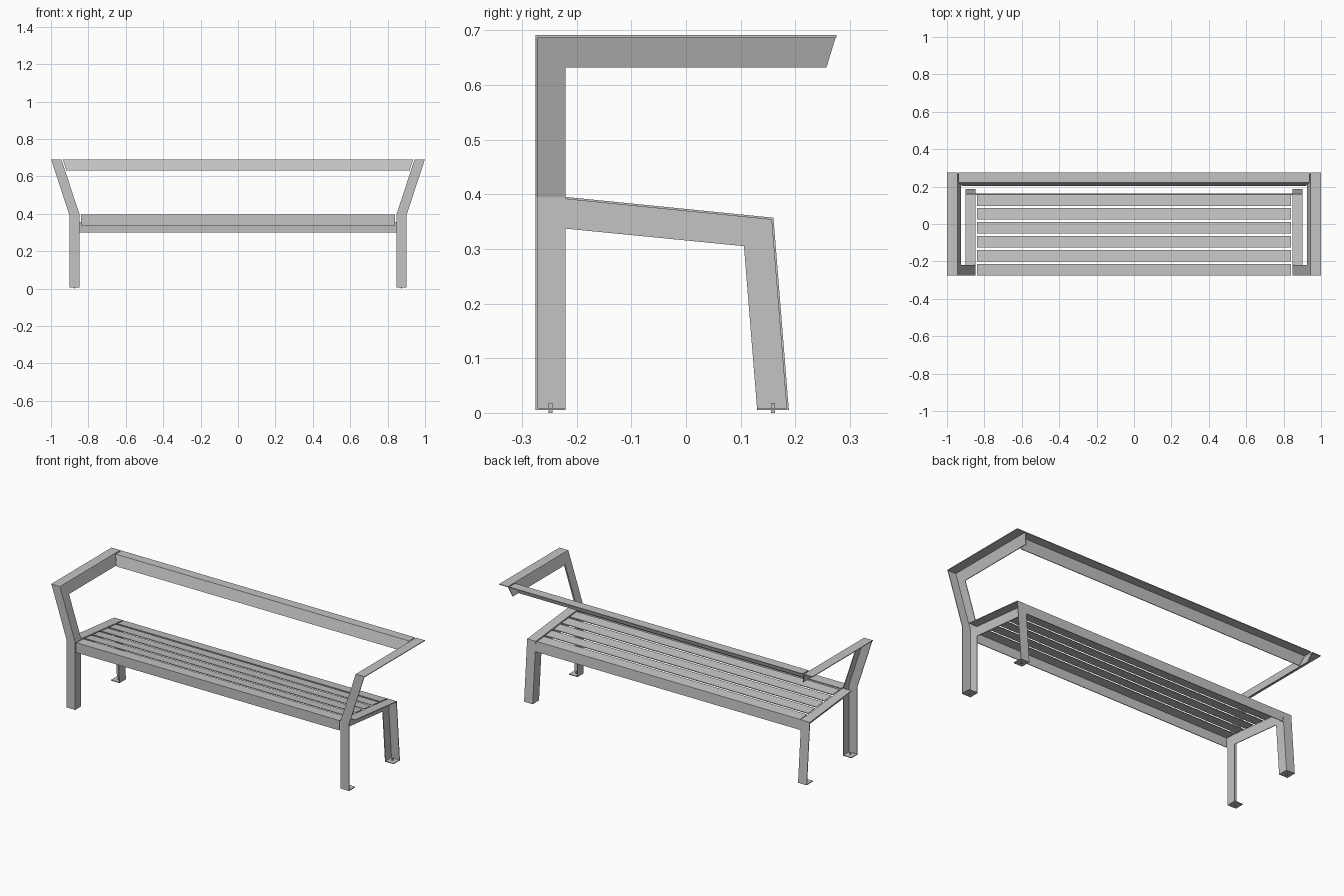
import bpy, bmesh
from mathutils import Vector

if "Cube" in bpy.data.objects:
    bpy.data.objects.remove(bpy.data.objects["Cube"])

T = 0.004  # sheet thickness
steel = bpy.data.materials.new("grey_steel")
steel.diffuse_color = (0.55, 0.55, 0.55, 1)
steel.use_nodes = True
steel.node_tree.nodes["Principled BSDF"].inputs["Base Color"].default_value = steel.diffuse_color


def plate(name, pts, offset, mirror=False):
    """Planar outline thickened along an offset vector, optionally mirrored in x."""
    bm = bmesh.new()
    face = bm.faces.new([bm.verts.new(p) for p in pts])
    new = bmesh.ops.extrude_face_region(bm, geom=[face])["geom"]
    bmesh.ops.translate(bm, vec=Vector(offset),
                        verts=[v for v in new if isinstance(v, bmesh.types.BMVert)])
    bmesh.ops.recalc_face_normals(bm, faces=bm.faces)
    me = bpy.data.meshes.new(name)
    bm.to_mesh(me)
    bm.free()
    me.materials.append(steel)
    ob = bpy.data.objects.new(name, me)
    bpy.context.collection.objects.link(ob)
    if mirror:
        ob.modifiers.new("mirror", "MIRROR")
    return ob


def strip(name, x0, x1, a, b, offset, mirror=False):
    """Flat strip spanning x0..x1 between two (y, z) points."""
    return plate(name, [(x0, *a), (x1, *a), (x1, *b), (x0, *b)], offset, mirror)


XI, XO = 0.847, 0.902          # inner and outer side of the legs
ZB, ZT, Z0 = 0.395, 0.691, 0.007
FRONT, BACK = -0.275, 0.275


def lean(z):
    """Outward shift of the arm at height z."""
    return (z - ZB) * 0.097 / (ZT - ZB)


# Side frames: legs and seat support in one web
web = [(FRONT, Z0), (-0.22, Z0), (-0.22, 0.337), (0.106, 0.305), (0.13, Z0),
       (0.188, Z0), (0.16, 0.357), (-0.22, ZB), (FRONT, ZB)]
plate("side_web", [(XI, y, z) for y, z in web], (T, 0, 0), True)

# Leaning arm web
arm = [(FRONT, ZB), (-0.22, ZB), (-0.22, 0.632), (0.257, 0.632), (BACK, ZT), (FRONT, ZT)]
plate("arm_web", [(XI + lean(z), y, z) for y, z in arm], (T, 0, 0), True)

# Flanges along the outer edges of the side frames
strip("front_leg_flange", XI, XO, (FRONT, Z0), (FRONT, ZB), (0, T, 0), True)
strip("seat_side_flange", XI, XO, (-0.22, ZB), (0.16, 0.357), (0, 0, -T), True)
strip("back_leg_flange", XI, XO, (0.16, 0.357), (0.188, Z0), (0, -T, 0), True)
plate("arm_front_flange", [(XI, FRONT, ZB), (XO, FRONT, ZB),
                           (XO + lean(ZT), FRONT, ZT), (XI + lean(ZT), FRONT, ZT)],
      (0, T, 0), True)
strip("armrest_top", XI + lean(ZT), 1.0, (FRONT, ZT), (BACK, ZT), (0, 0, -T), True)

# Feet with small levelling studs
for part, y0, y1, yc in (("front", FRONT, -0.22, -0.248), ("back", 0.13, 0.188, 0.159)):
    strip(part + "_foot", XI, XO, (y0, 0.005), (y1, 0.005), (0, 0, T), True)
    strip(part + "_stud", 0.871, 0.878, (yc - 0.0035, 0), (yc + 0.0035, 0), (0, 0, 0.018), True)

# Backrest: top strip and leaning front strip
strip("backrest_top", -0.937, 0.937, (0.221, ZT), (BACK, ZT), (0, 0, -T))
plate("backrest_front", [(-0.937, 0.221, ZT), (0.937, 0.221, ZT),
                         (0.918, 0.202, 0.632), (-0.918, 0.202, 0.632)], (0, T, 0))

# Seat slats following the slope of the seat
def seat_z(y):
    return ZB if y < -0.22 else ZB - (y + 0.22) * 0.1


for i in range(6):
    y0 = FRONT + 0.0745 * i
    y1 = y0 + 0.0615
    strip("seat_slat", -0.84, 0.84, (y0, seat_z(y0)), (y1, seat_z(y1)), (0, 0, -T))

# Turned-down edges of the first and last slats
strip("seat_front_edge", -0.84, 0.84, (FRONT, ZB), (FRONT, 0.338), (0, T, 0))
strip("seat_back_edge", -XI, XI, (0.159, 0.357), (0.1635, 0.299), (0, -T, 0))
